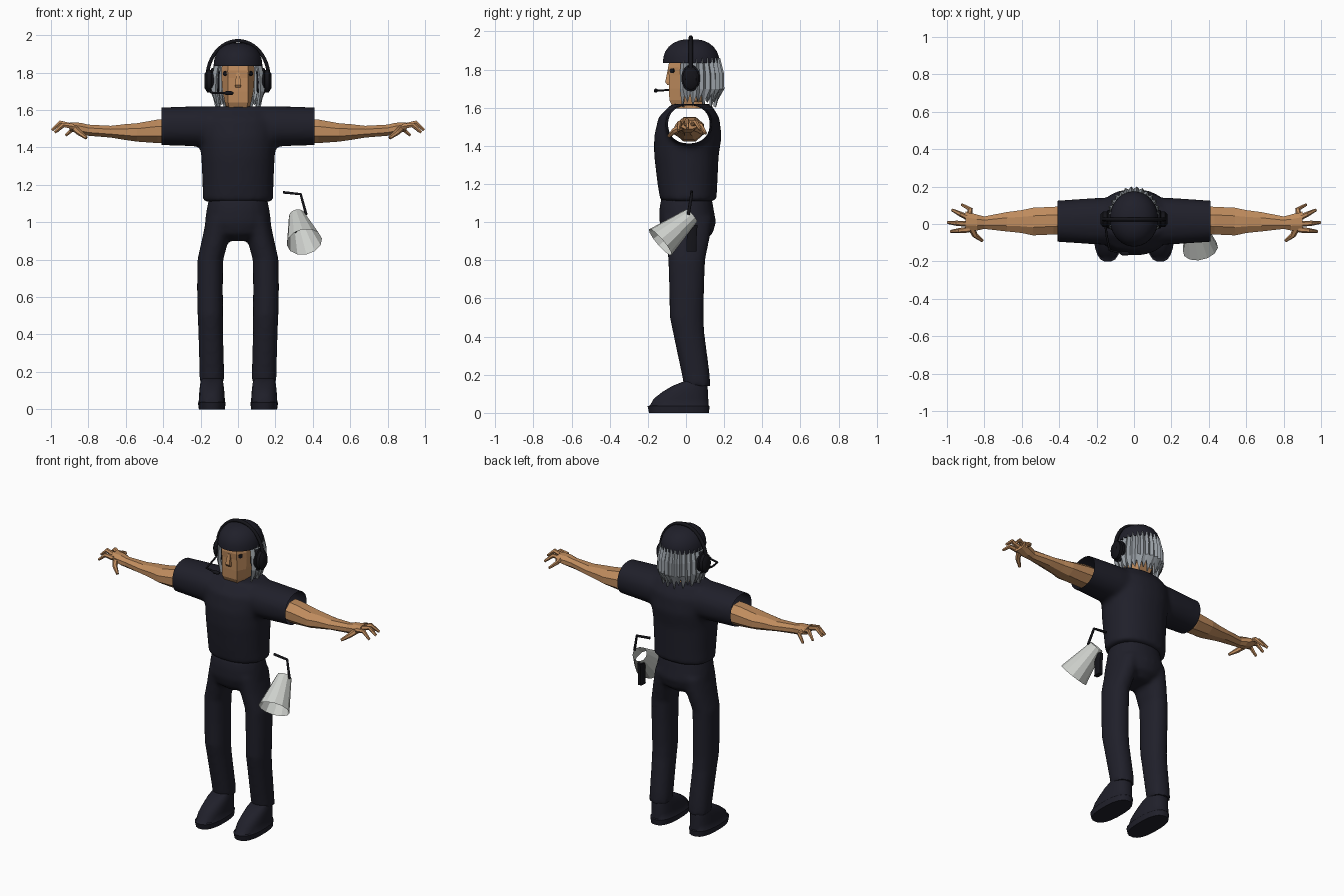
import bpy, bmesh, math
from mathutils import Vector

cube = bpy.data.objects.get("Cube")
if cube:
    bpy.data.objects.remove(cube, do_unlink=True)


def material(name, rgb):
    m = bpy.data.materials.new(name)
    m.use_nodes = True
    m.diffuse_color = (*rgb, 1)
    m.node_tree.nodes["Principled BSDF"].inputs["Base Color"].default_value = (*rgb, 1)
    return m


NAVY = material("dark_navy_cloth", (0.014, 0.014, 0.023))
BLACK = material("black_plastic", (0.007, 0.007, 0.01))
SKIN = material("tan_skin", (0.52, 0.26, 0.11))
HAIR = material("grey_hair", (0.31, 0.34, 0.37))
PALE = material("pale_metal", (0.62, 0.64, 0.61))


def ring(center, a, b, n=16, axis=(0, 0, 1), power=1.0):
    """Superellipse around an axis; for sideways axes b runs along z."""
    axis, pts = Vector(axis), []
    q = None if abs(axis.normalized().z) > 0.99 else axis.to_track_quat('Z', 'Y')
    for i in range(n):
        t = 2 * math.pi * (i + 0.5) / n
        c, s = math.cos(t), math.sin(t)
        p = Vector((a * math.copysign(abs(c) ** power, c), b * math.copysign(abs(s) ** power, s), 0))
        pts.append(Vector(center) + (q @ p if q else p))
    return pts


def loft(name, rings, mat, smooth=True, caps=True, closed=True):
    bm = bmesh.new()
    rows = [[bm.verts.new(p) for p in r] for r in rings]
    n = len(rows[0])
    for r, s in zip(rows, rows[1:]):
        for i in range(n if closed else n - 1):
            j = (i + 1) % n
            bm.faces.new((r[i], r[j], s[j], s[i]))
    if caps:
        bm.faces.new(rows[0])
        bm.faces.new(rows[-1])
    bmesh.ops.recalc_face_normals(bm, faces=bm.faces)
    me = bpy.data.meshes.new(name)
    bm.to_mesh(me)
    bm.free()
    me.materials.append(mat)
    ob = bpy.data.objects.new(name, me)
    bpy.context.collection.objects.link(ob)
    if smooth:
        activate([ob])
        bpy.ops.object.shade_smooth_by_angle(angle=math.radians(40))
    return ob


def activate(obs):
    bpy.ops.object.select_all(action='DESELECT')
    for o in obs:
        o.select_set(True)
    bpy.context.view_layer.objects.active = obs[0]


def fuse(name, obs, voxel, rounds):
    """Melt overlapping volumes into one soft garment."""
    activate(obs)
    bpy.ops.object.join()
    ob = obs[0]
    ob.name = name
    mod = ob.modifiers.new("melt", 'REMESH')
    mod.mode, mod.voxel_size = 'VOXEL', voxel
    mod = ob.modifiers.new("relax", 'SMOOTH')
    mod.factor, mod.iterations = 0.5, rounds
    for m in list(ob.modifiers):
        bpy.ops.object.modifier_apply(modifier=m.name)
    bpy.ops.object.shade_smooth_by_angle(angle=math.radians(50))
    return ob


def rod(name, pts, r, mat, radii=None, smooth=True):
    cu = bpy.data.curves.new(name, 'CURVE')
    cu.dimensions, cu.bevel_depth, cu.bevel_resolution, cu.use_fill_caps = '3D', r, 1, True
    sp = cu.splines.new('POLY')
    sp.points.add(len(pts) - 1)
    for i, p in enumerate(pts):
        sp.points[i].co = (*p, 1)
        sp.points[i].radius = radii[i] if radii else 1
    sp.use_smooth = smooth
    cu.materials.append(mat)
    ob = bpy.data.objects.new(name, cu)
    bpy.context.collection.objects.link(ob)
    return ob


def upright(rows, x=0.0, n=24, power=0.9):
    """Rows of z, front y, back y, half width, x shift."""
    return [ring((x + r[4] if len(r) > 4 else x, (r[1] + r[2]) / 2, r[0]),
                 r[3], (r[2] - r[1]) / 2, n, power=power) for r in rows]


X = (1, 0, 0)

# Shirt: torso and sleeves melted together, with open cuffs
torso = loft("torso", upright([(1.11, -.135, .16, .19), (1.2, -.15, .165, .19), (1.35, -.168, .172, .197),
                               (1.45, -.168, .188, .205), (1.55, -.145, .175, .21), (1.62, -.075, .13, .17)]), NAVY)
sleeves = loft("sleeves", [ring((x, .015, 1.513), ry, rz, 24, X, .9) for x, ry, rz in
                           [(-.45, .108, .1), (-.2, .125, .108), (.2, .125, .108), (.45, .108, .1)]], NAVY)
shirt = fuse("shirt", [torso, sleeves], .016, 5)
bm = bmesh.new()
bm.from_mesh(shirt.data)
for s in (-1, 1):
    bmesh.ops.bisect_plane(bm, geom=bm.verts[:] + bm.edges[:] + bm.faces[:],
                           plane_co=(s * .41, 0, 0), plane_no=(s, 0, 0), clear_outer=True)
bm.to_mesh(shirt.data)
bm.free()

# Trousers
parts = [loft("hips", upright([(1.13, -.13, .135, .155), (1.07, -.14, .145, .168), (1.0, -.14, .158, .178),
                               (.94, -.12, .14, .15), (.9, -.07, .09, .07)]), NAVY)]
for s in (-1, 1):
    parts.append(loft("leg", upright([(1.02, -.12, .14, .08, s * .09), (.92, -.105, .125, .072, s * .118),
                                      (.8, -.093, .1, .069, s * .148), (.65, -.088, .095, .069, s * .15),
                                      (.5, -.085, .092, .068, s * .148), (.42, -.068, .096, .066, s * .146),
                                      (.2, -.022, .125, .066, s * .14), (.14, -.01, .128, .066, s * .14)]), NAVY))
fuse("trousers", parts, .014, 4)

# Shoes, arms and hands
for s, side in ((-1, "right"), (1, "left")):
    loft(side + "_shoe", upright([(0, -.195, .122, .07), (.035, -.203, .125, .075), (.04, -.19, .12, .071),
                                  (.075, -.17, .118, .069), (.11, -.125, .116, .066), (.14, -.075, .114, .062),
                                  (.17, 0, .108, .055)], s * .14, 20, .8), NAVY)
    loft(side + "_arm", [ring((s * x, y, z), ry, rz, 8, X) for x, y, z, ry, rz in
                         [(.38, .02, 1.488, .08, .07), (.43, .018, 1.486, .08, .068),
                          (.54, .013, 1.48, .08, .053), (.6, .013, 1.482, .066, .046),
                          (.68, .012, 1.484, .056, .034), (.8, .007, 1.492, .036, .032),
                          (.84, .008, 1.5, .046, .034), (.9, .015, 1.512, .056, .024)]], SKIN, smooth=False)
    for i, (y, tip) in enumerate([(-.03, (.98, -.04, 1.48)), (.0, (.995, .008, 1.492)),
                                  (.03, (.972, .075, 1.485)), (.055, (.92, .103, 1.465))]):
        rod(f"{side}_finger_{i + 1}", [(s * .88, y, 1.512), (s * (tip[0] - .045), (y + tip[1]) / 2, tip[2] + .04),
                                       (s * tip[0], tip[1], tip[2])], .016, SKIN, (1, .85, .5), False)
    rod(side + "_thumb", [(s * .87, -.02, 1.5), (s * .85, -.06, 1.48), (s * .81, -.09, 1.45)],
        .017, SKIN, (1.1, .9, .5), False)

    # Ear cushions and eyes
    loft(side + "_earphone", [ring((s * x, .025, 1.755), r, r * 1.4, 18, X) for x, r in
                              [(.1, .04), (.115, .05), (.14, .05), (.145, .043), (.165, .043), (.178, .028)]], BLACK)
    loft(side + "_eye", [ring((s * x, y, 1.795), .014, .013, 8, (s * .05, -.04, 0), .8)
                         for x, y in [(.066, -.071), (.071, -.075)]], BLACK, smooth=False)

# Neck and angular head
loft("neck", upright([(1.595, -.05, .1, .068), (1.7, -.05, .1, .065)], n=10), SKIN, smooth=False)


def head_ring(z, front, narrow, wide, back):
    half = [(narrow, front), (wide, front + .055), (wide, back - .05), (wide * .6, back)]
    return [Vector((x, y, z)) for x, y in half] + [Vector((-x, y, z)) for x, y in reversed(half)]


loft("head", [head_ring(*r) for r in [(1.605, -.07, .045, .06, .06), (1.64, -.087, .053, .07, .1),
                                      (1.7, -.09, .054, .083, .13), (1.77, -.09, .054, .088, .14),
                                      (1.81, -.094, .055, .088, .14), (1.86, -.085, .05, .085, .13)]],
     SKIN, smooth=False)
loft("nose", [ring((0, y, z), w, d, 4) for z, y, w, d in
              [(1.8, -.09, .012, .008), (1.735, -.095, .022, .02), (1.72, -.09, .02, .012)]], SKIN, smooth=False)

# Pleated hair with ragged tips, wrapping the sides and back
N = 36
rows = [[], [], [], []]
for i in range(N + 1):
    t = math.radians(-22 + 224 * i / N)
    pleat = .007 * (1 if i % 2 else -1)
    tip = (1.605, 1.665, 1.63, 1.675)[i % 4]
    for row, (rx, ry, z) in zip(rows, [(.112, .135, 1.86), (.128, .155, 1.78), (.132, .157, 1.7), (.118, .13, tip)]):
        row.append(Vector(((rx + pleat) * math.cos(t), .03 + (ry + pleat) * math.sin(t), z)))
hair = loft("hair", rows, HAIR, smooth=False, caps=False, closed=False)
thick = hair.modifiers.new("thickness", 'SOLIDIFY')
thick.thickness, thick.offset = .016, 0

# Helmet
loft("helmet", [ring((0, .027, z), .13 * k, .148 * k, 32) for z, k in
                [(1.835, .96), (1.835, 1), (1.865, .99), (1.895, .92), (1.92, .8),
                 (1.94, .63), (1.953, .42), (1.959, .2)]], NAVY)

# Headset band and microphone
arc = [math.pi * i / 24 for i in range(25)]
rod("headband", [(.165 * math.cos(t), .025, 1.77 + .2 * math.sin(t)) for t in arc], .011, BLACK)
rod("microphone_boom", [(-.155, .01, 1.71), (-.145, -.07, 1.695), (-.13, -.14, 1.69), (-.06, -.157, 1.69)], .006, BLACK)
loft("microphone", [ring((x, -.158, 1.69), r, r, 10, X) for x, r in
                    [(-.072, .006), (-.062, .011), (-.035, .011), (-.024, .005)]], BLACK)

# Open loudhailer at the hip, with grip and bracket
small, big = Vector((.315, .03, 1.035)), Vector((.355, -.135, .895))
loft("loudhailer_horn", [ring(small, .044, .044, 12, big - small), ring(big, .096, .09, 12, big - small)],
     PALE, smooth=False, caps=False)
loft("loudhailer_grip", [ring((.3, y, z), .016, .027, 8, power=.5) for y, z in
                         [(.028, .845), (.03, .92), (.034, .985)]], BLACK)
rod("loudhailer_bracket", [(.24, .03, 1.16), (.335, .03, 1.15), (.365, .012, 1.04)], .008, BLACK)
